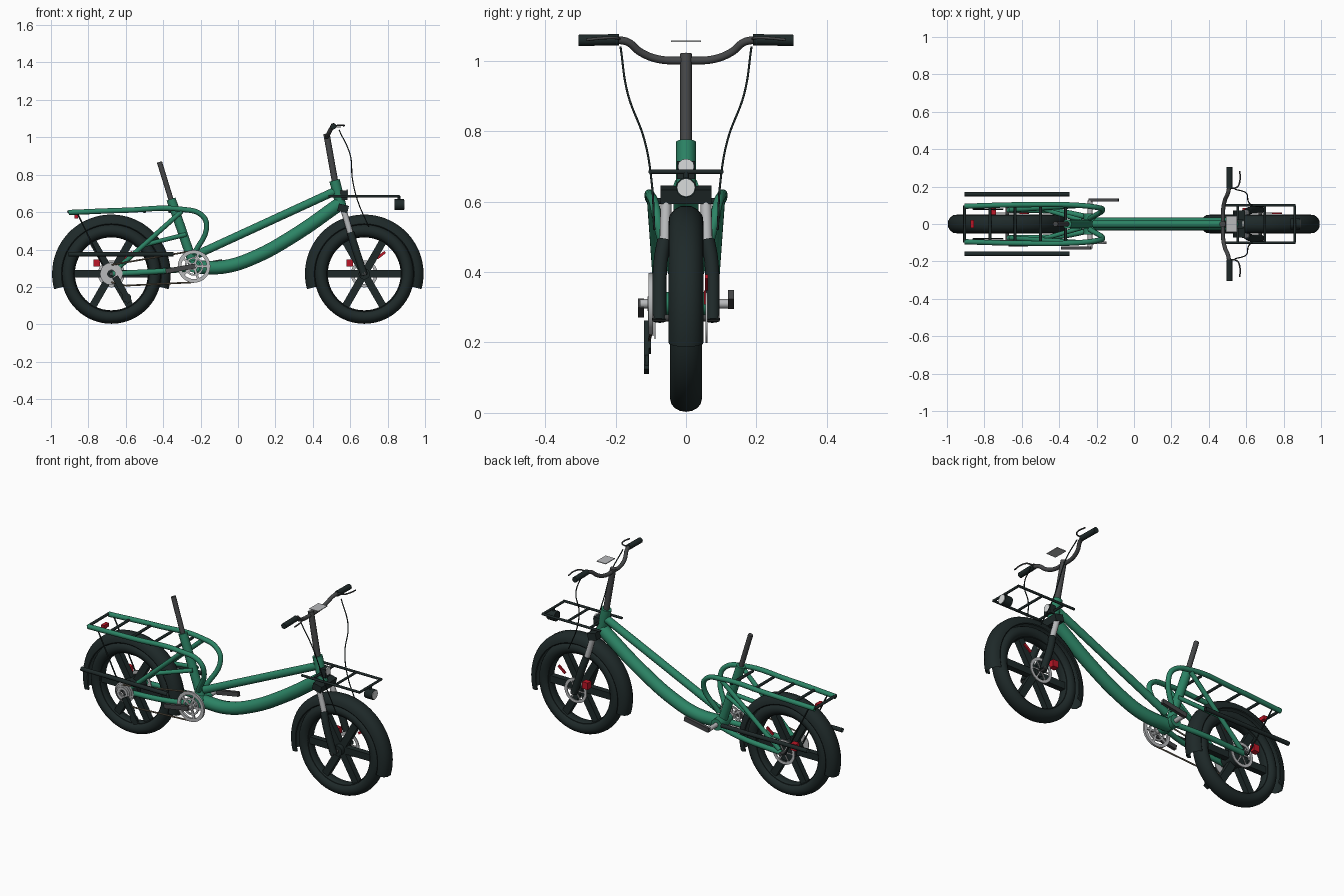
import bpy, bmesh, math
from mathutils import Vector, Matrix

cube = bpy.data.objects.get("Cube")
if cube:
    bpy.data.objects.remove(cube, do_unlink=True)


def material(name, r, g, b):
    m = bpy.data.materials.new(name)
    m.use_nodes = True
    m.diffuse_color = (r, g, b, 1)
    m.node_tree.nodes["Principled BSDF"].inputs["Base Color"].default_value = (r, g, b, 1)
    return m


GREEN = material("frame green", 0.025, 0.23, 0.13)
BLACK = material("rubber black", 0.013, 0.022, 0.022)
DARK = material("dark metal", 0.06, 0.062, 0.064)
SILVER = material("silver", 0.48, 0.49, 0.5)
RED = material("red", 0.5, 0.008, 0.02)
TAN = material("chain tan", 0.16, 0.13, 0.09)
WHITE = material("lamp white", 0.7, 0.72, 0.72)


def link(name, mesh, mat, smooth=True):
    ob = bpy.data.objects.new(name, mesh)
    bpy.context.collection.objects.link(ob)
    mesh.materials.clear()
    mesh.materials.append(mat)
    if smooth:
        bpy.ops.object.select_all(action="DESELECT")
        ob.select_set(True)
        bpy.context.view_layer.objects.active = ob
        bpy.ops.object.shade_smooth_by_angle(angle=math.radians(40))
    return ob


def tube(name, pts, r, mat, caps=True, closed=False, curved=None):
    """Round tube along a path; more than two points gives a smooth bend."""
    cu = bpy.data.curves.new(name, "CURVE")
    cu.dimensions = "3D"
    cu.bevel_depth, cu.bevel_resolution, cu.use_fill_caps = r, 4, caps
    cu.resolution_u = 8
    bend = len(pts) > 2 if curved is None else curved
    sp = cu.splines.new("BEZIER" if bend else "POLY")
    nodes = sp.bezier_points if bend else sp.points
    nodes.add(len(pts) - 1)
    for n, p in zip(nodes, pts):
        if bend:
            n.co = p
            n.handle_left_type = n.handle_right_type = "AUTO"
        else:
            n.co = (*p, 1)
    sp.use_cyclic_u = closed
    tmp = bpy.data.objects.new("tmp", cu)
    bpy.context.collection.objects.link(tmp)
    dg = bpy.context.evaluated_depsgraph_get()
    mesh = bpy.data.meshes.new_from_object(tmp.evaluated_get(dg))
    bpy.data.objects.remove(tmp, do_unlink=True)
    return link(name, mesh, mat)


def pair(name, pts, r, mat, **kw):
    """The same tube on both sides of the centre plane."""
    for side, s in (("left", 1), ("right", -1)):
        tube(side + "_" + name, [(x, y * s, z) for x, y, z in pts], r, mat, **kw)


def box(name, c, size, mat, tilt=0):
    """Box turned by tilt degrees in the side plane."""
    bm = bmesh.new()
    bmesh.ops.create_cube(bm, size=1)
    bm.transform(Matrix.Translation(c) @ Matrix.Rotation(math.radians(-tilt), 4, "Y")
                 @ Matrix.Diagonal((*size, 1)))
    me = bpy.data.meshes.new(name)
    bm.to_mesh(me)
    bm.free()
    return link(name, me, mat, False)


def lathe(name, c, profile, mat, start=0, sweep=360, steps=56, closed=True):
    """Spin a (radius, y) profile about a sideways axle through c."""
    bm = bmesh.new()
    a = math.radians(start)
    vs = [bm.verts.new((r * math.cos(a), y, r * math.sin(a))) for r, y in profile]
    es = [bm.edges.new(e) for e in zip(vs, vs[1:])]
    if closed:
        es.append(bm.edges.new((vs[-1], vs[0])))
    bmesh.ops.spin(bm, geom=vs + es, cent=(0, 0, 0), axis=(0, -1, 0),
                   angle=math.radians(sweep), steps=steps)
    bmesh.ops.remove_doubles(bm, verts=bm.verts, dist=0.0002)
    bmesh.ops.recalc_face_normals(bm, faces=bm.faces)
    bm.transform(Matrix.Translation(c))
    me = bpy.data.meshes.new(name)
    bm.to_mesh(me)
    bm.free()
    return link(name, me, mat)


def ring(name, c, r0, r1, w, mat):
    h = w / 2
    return lathe(name, c, [(r0, -h), (r1, -h), (r1, h), (r0, h)], mat)


def spokes(name, c, count, r0, r1, width, depth, mat):
    for i in range(count):
        a = math.tau * i / count
        m = (r0 + r1) / 2
        box(f"{name}_{i + 1}", (c[0] + m * math.cos(a), c[1], c[2] + m * math.sin(a)),
            (r1 - r0, depth, width), mat, math.degrees(a))


REAR, FRONT, BB = -0.677, 0.675, -0.235
AXLE = 0.27

# Wheels, fenders and disc brakes
for end, x in (("rear", REAR), ("front", FRONT)):
    c = Vector((x, 0, AXLE))
    ts = [math.tau * i / 16 for i in range(16)]
    lathe(end + "_tyre", c, [(0.231 + 0.036 * math.cos(t), 0.045 * math.sin(t)) for t in ts], BLACK)
    ring(end + "_rim", c, 0.2, 0.225, 0.054, BLACK)
    spokes(end + "_spoke", c, 6, 0.02, 0.205, 0.04, 0.034, BLACK)
    ring(end + "_hub", c, 0.008, 0.055 if end == "rear" else 0.03, 0.09, BLACK)
    tube(end + "_axle", [c - Vector((0, 0.095, 0)), c + Vector((0, 0.095, 0))], 0.01, DARK)
    half = [(0.268, 0.05), (0.29, 0.047), (0.307, 0.034), (0.317, 0.016)]
    arch = half + [(r, -y) for r, y in reversed(half)]
    inner = [(r - 0.005, y * 0.92) for r, y in reversed(arch)]
    lathe(end + "_fender", c, arch + inner, BLACK, -15, 210, 40)
    ring(end + "_brake_disc", c + Vector((0, 0.058, 0)), 0.055, 0.072, 0.005, SILVER)
    spokes(end + "_disc_arm", c + Vector((0, 0.058, 0)), 6, 0.01, 0.058, 0.008, 0.004, SILVER)
    box(end + "_caliper", (x - 0.078, 0.068, 0.328), (0.036, 0.034, 0.04), RED)
    box(end + "_red_tab", (x + 0.09, 0.058, 0.37), (0.055, 0.008, 0.014), RED, 38)

# Main frame
tube("down_tube", [(0.545, 0, 0.645), (0.3, 0, 0.475), (0.08, 0, 0.355),
                   (-0.07, 0, 0.308), (BB, 0, 0.305)], 0.036, GREEN)
tube("top_tube", [(0.525, 0, 0.715), (-0.215, 0, 0.375)], 0.022, GREEN)
tube("head_tube", [(0.516, 0, 0.77), (0.556, 0, 0.615)], 0.028, GREEN)
tube("seat_tube", [(-0.358, 0, 0.67), (BB, 0, 0.31)], 0.025, GREEN)
tube("seat_post", [(-0.42, 0, 0.868), (-0.35, 0, 0.64)], 0.014, DARK)
tube("bottom_bracket", [(BB, -0.055, 0.31), (BB, 0.055, 0.31)], 0.034, GREEN)
pair("chainstay", [(BB, 0.035, 0.3), (-0.4, 0.066, 0.285), (REAR, 0.075, AXLE)], 0.015, GREEN)
pair("seat_stay", [(-0.66, 0.075, 0.285), (-0.3, 0.098, 0.605)], 0.013, GREEN)
pair("inner_stay", [(-0.5, 0.083, 0.425), (-0.28, 0.02, 0.48)], 0.012, GREEN)

# Rear rack with its front loop running down to the seat tube
pair("rack_rail", [(-0.905, 0.095, 0.598), (-0.6, 0.103, 0.61), (-0.3, 0.1, 0.615),
                   (-0.195, 0.088, 0.585), (-0.168, 0.078, 0.53), (-0.235, 0.03, 0.375)], 0.014, GREEN)
for i in range(5):
    x = -0.905 + i * 0.135
    tube(f"rack_slat_{i + 1}", [(x, -0.1, 0.602), (x, 0.1, 0.602)], 0.008, BLACK)
pair("rack_strut", [(-0.86, 0.08, 0.595), (-0.7, 0.08, AXLE)], 0.004, BLACK)
box("tail_light", (-0.865, 0, 0.577), (0.02, 0.045, 0.022), RED)
pair("foot_bar", [(-0.905, 0.16, 0.375), (-0.345, 0.16, 0.375)], 0.012, BLACK, caps=False)

# Steering column, handlebar and controls
tube("steering_column", [(0.473, 0, 1.02), (0.521, 0, 0.75)], 0.017, DARK)
pair("handlebar", [(0.475, 0, 1.0), (0.477, 0.08, 1.005), (0.487, 0.13, 1.025),
                   (0.502, 0.165, 1.053), (0.51, 0.2, 1.06)], 0.011, DARK)
pair("grip", [(0.51, 0.19, 1.06), (0.51, 0.305, 1.058)], 0.016, BLACK)
pair("brake_lever", [(0.515, 0.19, 1.062), (0.552, 0.198, 1.065), (0.566, 0.23, 1.065),
                     (0.566, 0.283, 1.06)], 0.004, DARK)
pair("brake_cable", [(0.54, 0.186, 1.04), (0.6, 0.165, 0.905), (0.612, 0.118, 0.775),
                     (0.64, 0.098, 0.66), (0.7, 0.09, 0.52)], 0.003, BLACK)
box("display", (0.522, 0, 1.055), (0.06, 0.084, 0.004), SILVER)

# Suspension fork
box("fork_crown", (0.562, 0, 0.62), (0.055, 0.145, 0.04), BLACK, -14)
pair("fork_stanchion", [(0.562, 0.056, 0.62), (0.606, 0.06, 0.47)], 0.016, SILVER)
pair("fork_lower", [(0.602, 0.062, 0.49), (0.62, 0.072, 0.43), (FRONT, 0.076, 0.262)], 0.02, BLACK)

# Front rack and lamps
corners = [(0.485, -0.1), (0.86, -0.1), (0.86, 0.1), (0.485, 0.1)]
pair("carrier_rail", [(0.485, 0.1, 0.685), (0.864, 0.1, 0.685)], 0.007, BLACK)
for i, x in enumerate((0.555, 0.7, 0.86)):
    tube(f"carrier_bar_{i + 1}", [(x, -0.1, 0.685), (x, 0.1, 0.685)], 0.007, BLACK)
box("carrier_mount", (0.565, 0, 0.69), (0.04, 0.05, 0.05), BLACK)
tube("lamp_stem", [(0.86, 0, 0.685), (0.86, 0, 0.65)], 0.008, BLACK)
tube("headlamp", [(0.838, 0, 0.64), (0.888, 0, 0.64)], 0.029, BLACK)
tube("headlamp_lens", [(0.886, 0, 0.64), (0.891, 0, 0.64)], 0.025, WHITE)
tube("column_badge", [(0.58, 0, 0.7), (0.588, 0, 0.7)], 0.022, WHITE)

# Drivetrain on the right side
crank = Vector((BB, -0.1, 0.31))
cass = Vector((REAR, -0.088, AXLE))
ring("chainring", crank, 0.068, 0.087, 0.012, SILVER)
ring("chainring_inner", crank, 0.04, 0.05, 0.008, SILVER)
spokes("chainring_arm", crank, 5, 0.01, 0.075, 0.013, 0.008, SILVER)
ring("chainring_hub", crank, 0.004, 0.02, 0.02, SILVER)
for i in range(4):
    ring(f"sprocket_{i + 1}", cass + Vector((0, -i * 0.006, 0)), 0.02, 0.06 - i * 0.008, 0.003, SILVER)
tube("chain_top", [(BB, -0.1, 0.394), (REAR, -0.1, 0.318)], 0.0045, TAN)
tube("chain_bottom", [(BB, -0.1, 0.225), (-0.6, -0.104, 0.207)], 0.0045, TAN)
tube("chain_tail", [(-0.6, -0.104, 0.207), (REAR, -0.1, 0.225)], 0.0045, TAN)
box("derailleur_body", (-0.635, -0.11, 0.215), (0.034, 0.02, 0.09), BLACK, 30)
box("derailleur_cage", (-0.6, -0.112, 0.155), (0.03, 0.014, 0.085), BLACK, 28)
ring("derailleur_pulley", (-0.595, -0.112, 0.142), 0.005, 0.024, 0.01, BLACK)

# Cranks
tube("crank_axle", [(BB, -0.13, 0.31), (BB, 0.125, 0.31)], 0.013, SILVER)
for side, s, tilt in (("left", 1, 10), ("right", -1, 10)):
    box(side + "_crank", (BB + s * 0.073, s * 0.128, 0.31 + s * 0.012), (0.16, 0.018, 0.026), DARK, tilt)
